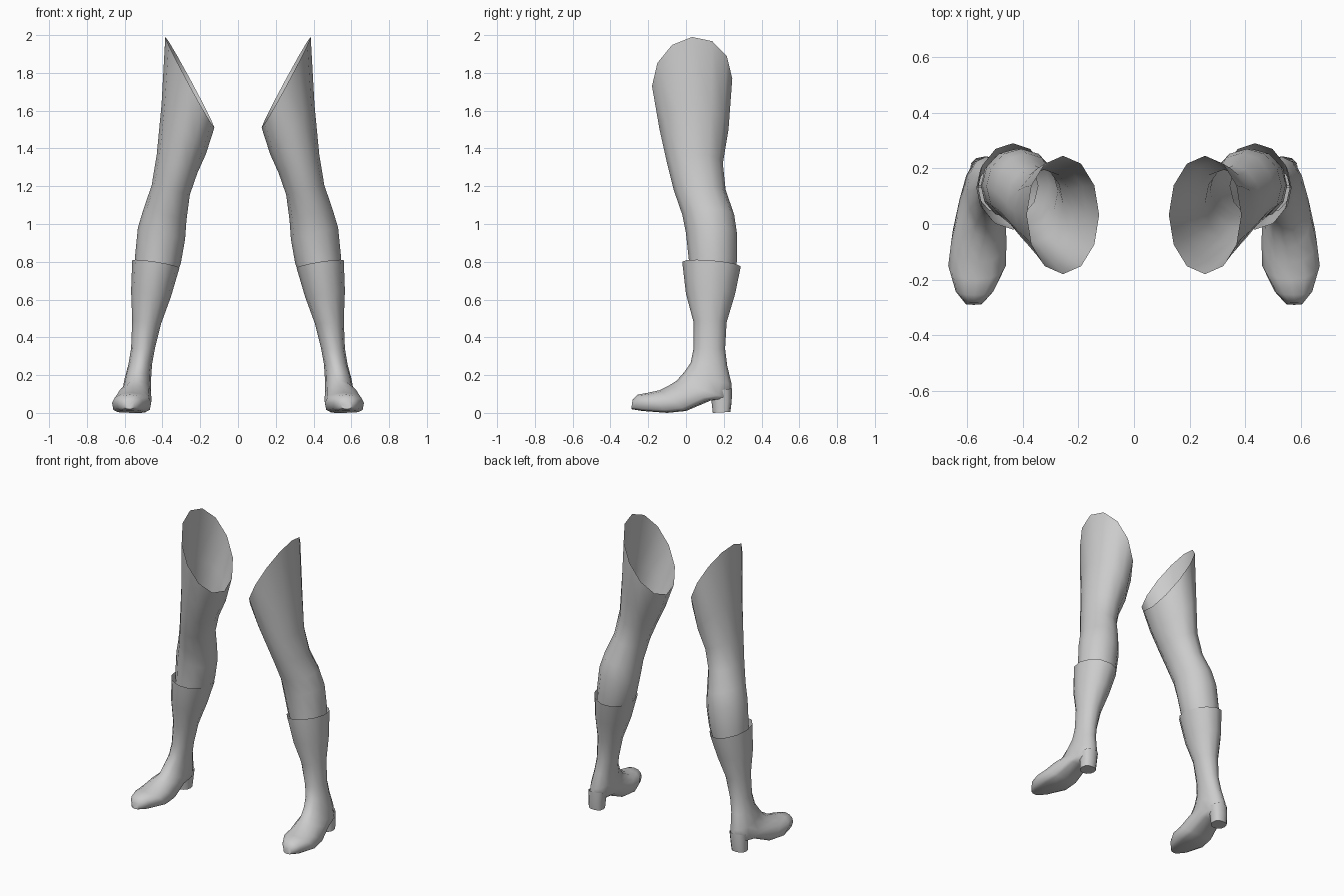
import bpy, bmesh, math

if "Cube" in bpy.data.objects:
    bpy.data.objects.remove(bpy.data.objects["Cube"])

SIDES = 12
grey = bpy.data.materials.new("plain grey")
grey.diffuse_color = (0.6, 0.6, 0.6, 1)
grey.use_nodes = True
grey.node_tree.nodes["Principled BSDF"].inputs["Base Color"].default_value = grey.diffuse_color


def power(v, e):
    return math.copysign(abs(v) ** e, v)


def loft(name, rings, side, cap_end=False, angle=60):
    """Skin rings of (x_in, x_out, y_front, z_front, y_back, z_back, tilt, boxiness)."""
    bm = bmesh.new()
    loops = []
    for xi, xo, yf, zf, yb, zb, tilt, box in rings:
        loop = []
        for i in range(SIDES):
            a = 2 * math.pi * i / SIDES
            c, s = math.cos(a), math.sin(a)
            if s < -0.01:                      # squarer rear / underside half
                c, s = power(c, box), power(s, box)
            x = (xi + xo) / 2 + c * (xo - xi) / 2
            y = (yf + yb) / 2 + s * (yf - yb) / 2
            z = (zf + zb) / 2 + s * (zf - zb) / 2 + c * tilt / 2
            loop.append(bm.verts.new((side * x, y, max(z, 0))))
        loops.append(loop)
    for a, b in zip(loops, loops[1:]):
        for i in range(SIDES):
            j = (i + 1) % SIDES
            f = (a[i], a[j], b[j], b[i])
            bm.faces.new(f if side < 0 else f[::-1])
    if cap_end:
        bm.faces.new(loops[-1] if side < 0 else loops[-1][::-1])
    # make every shell face outward
    outward = sum(f.normal.dot(f.calc_center_median() - centre) for centre in
                  [sum((v.co for v in loops[0] + loops[1]), loops[0][0].co * 0) / (2 * SIDES)]
                  for f in (bm.normal_update() or list(bm.faces)[:SIDES]))
    if outward < 0:
        bmesh.ops.reverse_faces(bm, faces=bm.faces[:])
    mesh = bpy.data.meshes.new(name)
    bm.to_mesh(mesh)
    bm.free()
    mesh.materials.append(grey)
    ob = bpy.data.objects.new(name, mesh)
    bpy.context.collection.objects.link(ob)
    bpy.ops.object.select_all(action='DESELECT')
    ob.select_set(True)
    bpy.context.view_layer.objects.active = ob
    bpy.ops.object.shade_smooth_by_angle(angle=math.radians(angle))


# bare leg: slanted open hip rim, thigh, knee, calf ending inside the boot
leg = [
    (.125, .385, -.18, 1.73, .245, 1.77, .48, 1),
    (.170, .405, -.14, 1.50, .225, 1.50, .26, 1),
    (.215, .430, -.10, 1.32, .195, 1.32, .10, 1),
    (.255, .457, -.065, 1.18, .21, 1.18, .05, 1),
    (.273, .500, -.02, 1.05, .255, 1.05, .06, 1),
    (.280, .530, .00, .95, .27, .95, .06, 1),
    (.303, .545, .015, .81, .27, .81, .04, 1),
    (.345, .550, .02, .69, .255, .69, .02, 1),
]

# boot: cuff, shaft, ankle, then rings turning forward to the toe
boot = [
    (.310, .560, -.02, .80, .290, .775, .04, 1),
    (.355, .566, .00, .63, .260, .63, .03, 1),
    (.408, .560, .04, .48, .215, .48, .02, 1),
    (.440, .566, .04, .34, .207, .34, 0, 1),
    (.455, .580, .025, .265, .218, .25, 0, 1),
    (.460, .600, -.01, .215, .242, .15, 0, 1),
    (.460, .612, -.05, .170, .240, .07, 0, .9),
    (.460, .635, -.09, .145, .130, .065, 0, .7),
    (.458, .657, -.14, .120, .00, .01, 0, .5),
    (.460, .667, -.20, .107, -.10, .0, 0, .5),
    (.505, .640, -.255, .097, -.23, .01, 0, .5),
    (.545, .605, -.283, .07, -.29, .02, 0, .7),
]

# heel block under the rear of the foot
heel = [
    (.475, .590, .125, .11, .243, .13, 0, .8),
    (.485, .590, .135, .06, .242, .06, 0, .8),
    (.490, .590, .142, .00, .235, .005, 0, .8),
]

for side, word in ((-1, "right"), (1, "left")):
    loft(word + "_leg", leg, side)
    loft(word + "_boot", boot, side, cap_end=True)
    loft(word + "_heel", heel, side, cap_end=True)
